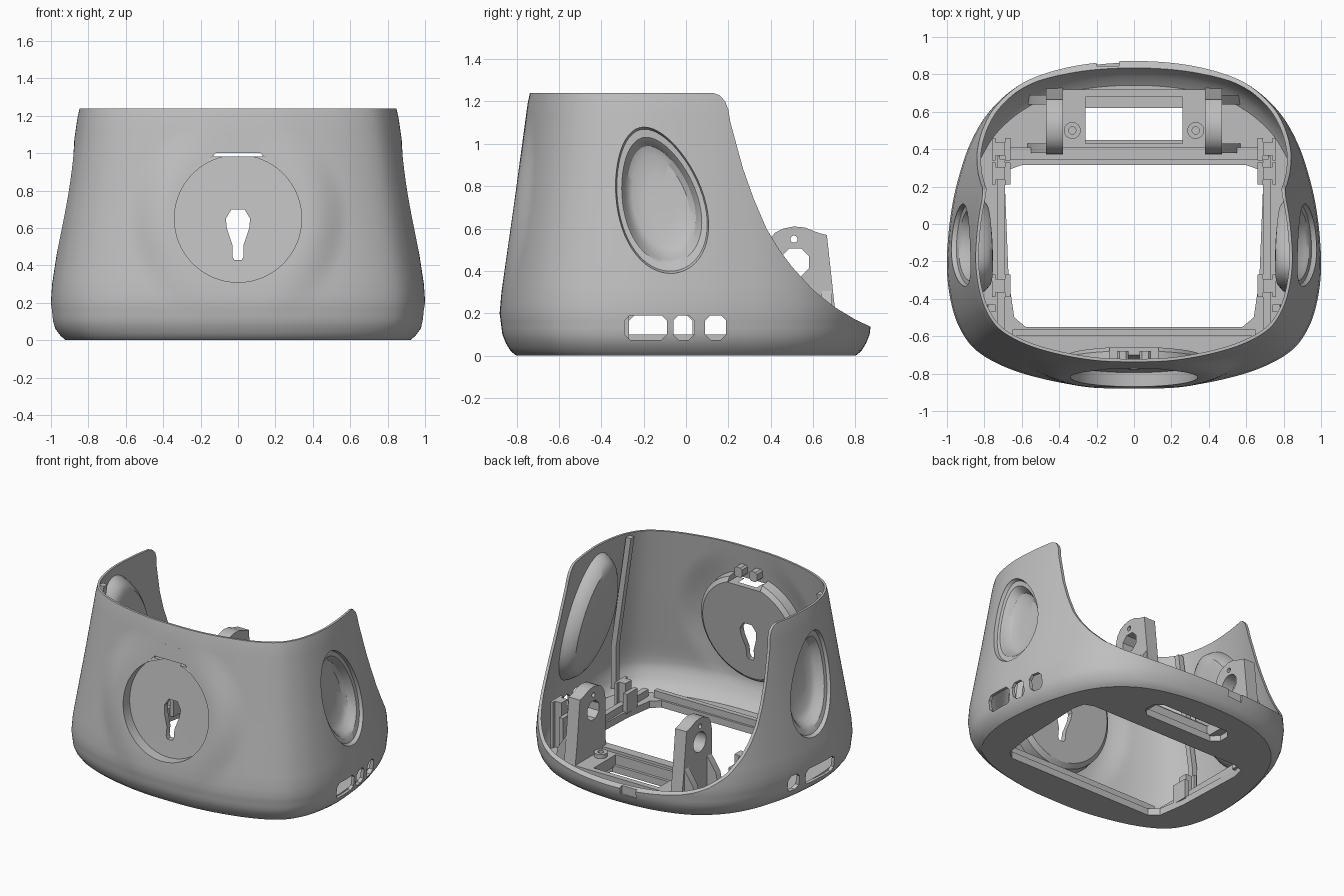
import bpy, bmesh, math
from mathutils import Vector

if "Cube" in bpy.data.objects:
    bpy.data.objects.remove(bpy.data.objects["Cube"])

GREY = (0.52, 0.52, 0.52, 1)
mat = bpy.data.materials.new("plain grey plastic")
mat.use_nodes = True
mat.diffuse_color = GREY
mat.node_tree.nodes["Principled BSDF"].inputs["Base Color"].default_value = GREY


# ---------- helpers ----------
def finish(bm, name):
    bmesh.ops.recalc_face_normals(bm, faces=bm.faces)
    me = bpy.data.meshes.new(name)
    bm.to_mesh(me)
    bm.free()
    me.materials.append(mat)
    ob = bpy.data.objects.new(name, me)
    bpy.context.collection.objects.link(ob)
    return ob


def prism(bm, pts, axis, lo, hi):
    """Extrude a 2D outline along an axis."""
    def place(a, b, d):
        return {"X": (d, a, b), "Y": (a, d, b), "Z": (a, b, d)}[axis]
    low = [bm.verts.new(place(a, b, lo)) for a, b in pts]
    top = [bm.verts.new(place(a, b, hi)) for a, b in pts]
    bm.faces.new(low)
    bm.faces.new(top)
    bridge(bm, low, top)


def bridge(bm, lo, hi):
    n = len(lo)
    for i in range(n):
        j = (i + 1) % n
        bm.faces.new((lo[i], lo[j], hi[j], hi[i]))


def rect(a0, a1, b0, b1, c=0.0):
    """Rectangle with chamfered corners."""
    if c == 0:
        return [(a0, b0), (a1, b0), (a1, b1), (a0, b1)]
    return [(a0 + c, b0), (a1 - c, b0), (a1, b0 + c), (a1, b1 - c),
            (a1 - c, b1), (a0 + c, b1), (a0, b1 - c), (a0, b0 + c)]


def circle(a, b, r, n):
    return [(a + r * math.cos(math.tau * (i + .5) / n),
             b + r * math.sin(math.tau * (i + .5) / n)) for i in range(n)]


def mirrored(half):
    return half + [(-a, b) for a, b in reversed(half)]


def part(name, *prisms):
    bm = bmesh.new()
    for p in prisms:
        prism(bm, *p)
    return finish(bm, name)


def cut(ob, *prisms):
    tool = part("cutter", *prisms)
    tool.hide_render = True
    mod = ob.modifiers.new("cut", "BOOLEAN")
    mod.operation, mod.solver, mod.object = "DIFFERENCE", "EXACT", tool
    dg = bpy.context.evaluated_depsgraph_get()
    me = bpy.data.meshes.new_from_object(ob.evaluated_get(dg))
    ob.modifiers.clear()
    ob.data = me
    bpy.data.objects.remove(tool)


def lerp_table(table, z):
    for (z0, v0), (z1, v1) in zip(table, table[1:]):
        if z <= z1:
            return v0 + (v1 - v0) * (z - z0) / (z1 - z0)
    return table[-1][1]


def smooth(lo, hi, v):
    t = min(1, max(0, (v - lo) / (hi - lo)))
    return t * t * (3 - 2 * t)


# ---------- body outline and taper ----------
HALF = [(0, -.88), (.25, -.87), (.5, -.825), (.7, -.76), (.85, -.67), (.935, -.55),
        (.98, -.41), (1, -.25), (.995, -.09), (.975, .08), (.94, .24), (.88, .42),
        (.79, .58), (.66, .71), (.5, .8), (.27, .86), (0, .88)]
CTRL = [Vector(p) for p in HALF + [(-x, y) for x, y in HALF[-2:0:-1]]]
OUT = []
for i in range(len(CTRL)):
    a, b, c, d = (CTRL[(i + k) % len(CTRL)] for k in (-1, 0, 1, 2))
    for s in range(8):
        t = s / 8
        OUT.append(.5 * (2 * b + (c - a) * t + (2 * a - 5 * b + 4 * c - d) * t * t
                         + (3 * b - a - 3 * c + d) * t ** 3))
N = len(OUT)
WIDE = [(0, .92), (.02, .945), (.06, .975), (.1, .99), (.2, 1), (.3, .993),
        (.45, .97), (.8, .915), (1.24, .85)]
DEEP = [(0, .91), (.02, .94), (.06, .967), (.1, .985), (.2, 1), (.3, .99),
        (.7, .925), (1.24, .842)]
SIDE = [(p.y, p.x) for p in OUT[:N // 2]]
TOP, DISC_Z, WALL = 1.24, .65, .02


def front_y(z):
    return -.88 * lerp_table(DEEP, z)


def side_x(y, z):
    return lerp_table(SIDE, y / lerp_table(DEEP, z)) * lerp_table(WIDE, z)


def wall_point(i, z, inset, fillet):
    sx, sy = lerp_table(WIDE, z), lerp_table(DEEP, z)
    tan = OUT[(i + 1) % N] - OUT[i - 1]
    nrm = Vector((tan.y, -tan.x)).normalized()
    inset += fillet * abs(nrm.y) * max(0, 1 - z / .25) ** 2
    x, y = OUT[i].x * sx - nrm.x * inset, OUT[i].y * sy - nrm.y * inset
    if y < -.3:    # flattened raised ring round the front opening
        w = 1 - smooth(.36, .58, math.hypot(x, z - DISC_Z))
        y += (front_y(z) + inset - y) * w
    return x, y, z


def egg(r):
    """Tilted egg outline on the side, as (y, z) points."""
    pts = []
    for i in range(56):
        a, b = math.cos(math.tau * i / 56), math.sin(math.tau * i / 56)
        w = .205 * (1 - .16 * a) * b * r
        pts.append((-.125 - .096 * a * r + .96 * w, .735 + .341 * a * r + .27 * w))
    return pts


# ---------- outer shell ----------
rows = [0, .01, .025, .04, .06, .08, .1, .13, .165, .2, .25, .3, .34]
rows += [.38 + .025 * k for k in range(31)] + [1.19, TOP]
bm = bmesh.new()
outer = [[bm.verts.new(wall_point(i, z, .004 if z == TOP else 0, 0)) for i in range(N)]
         for z in rows]
inner = [[bm.verts.new(wall_point(i, .03 + z * (TOP - .03) / TOP, WALL, .13))
          for i in range(N)] for z in rows]
loops = outer + inner[::-1]
for k in range(len(loops)):
    bridge(bm, loops[k], loops[(k + 1) % len(loops)])
shell = finish(bm, "outer_shell")

BACK = [(.1, 1.3), (.1, 1.245), (.13, 1.24), (.16, 1.228), (.185, 1.2), (.2, 1.16),
        (.21, 1.1), (.27, .88), (.32, .74), (.38, .6), (.44, .5), (.5, .42), (.6, .31),
        (.7, .23), (.8, .17), (.95, .1), (1.2, .1), (1.2, 1.3)]
ring = [p for p in circle(0, DISC_Z, .34, 72) if abs(p[0]) > .2 or p[1] < DISC_Z]
opening = [p for p in ring if p[0] > 0 and p[1] >= DISC_Z] + [(.12, 1), (-.12, 1)]
opening += [p for p in ring if not (p[0] > 0 and p[1] >= DISC_Z)]
ports = [(rect(a, b, .075, .19, .025), "X", .8, 1.1)
         for a, b in ((-.29, -.09), (-.06, .04), (.09, .19))]
ports += [(rect(a, b, .075, .19, .025), "X", -1.1, -.8)
          for a, b in ((-.27, .03), (.09, .19))]
cut(shell, (BACK, "X", -1.2, 1.2), (opening, "Y", -1, -.5), *ports)
cut(shell, (egg(1), "X", -1.1, -.6), (egg(1), "X", .6, 1.1),
    (rect(-.2, -.08, .845, 1), "Z", .09, .4))

# ---------- recessed front cup with keyhole, parallel to the wall ----------
bm = bmesh.new()
cup = []
for r, depth in ((.34, .005), (.34, .075), (.36, .115), (.39, .09), (.4, .015)):
    cup.append([bm.verts.new((x, front_y(z) + depth, z))
                for x, z in circle(0, DISC_Z, r, 72)])
bm.faces.new(cup[1])
bm.faces.new(cup[2])
for a, b in ((0, 1), (2, 3), (3, 4), (4, 0)):
    bridge(bm, cup[a], cup[b])
cup_ob = finish(bm, "front_cup")
keyhole = mirrored([(.02, .43), (.03, .45), (.03, .51), (.06, .6), (.065, .65), (.035, .7)])
cut(cup_ob, (keyhole, "Y", -1, -.5), (rect(-.13, .13, .982, 1.2), "Y", -1, -.5))
part("cup_hooks", *[(rect(x - .03, x + .03, 1.03, 1.1, .012), "Y", -.76, -.68)
                    for x in (-.06, .06)])

# ---------- egg-shaped side dishes ----------
DISH = [(.3, .112), (.62, .105), (.74, .085), (.81, .05), (.86, .032), (.97, .025),
        (1, .004), (1.27, .014), (1.22, .05), (1.14, .09), (1.02, .118), (.8, .13), (.3, .135)]
for s, side in ((1, "left"), (-1, "right")):
    bm = bmesh.new()
    dish = [[bm.verts.new((s * (side_x(y, z) - depth), y, z)) for y, z in egg(r)]
            for r, depth in DISH]
    for lo, hi in zip(dish, dish[1:]):
        bridge(bm, lo, hi)
    bm.faces.new(dish[0])
    bm.faces.new(dish[-1])
    finish(bm, side + "_egg_dish")

# ---------- floor ----------
floor = part("floor_plate", ([(p.x * .92, p.y * .91) for p in OUT], "Z", 0, .05))
window = mirrored([(.58, -.55), (.64, -.5), (.67, -.3), (.69, .2), (.67, .29), (.6, .315)])
slot = rect(-.32, .32, .45, .62, .05)
cut(floor, (window, "Z", -.1, .2), (slot, "Z", -.1, .2))

# ---------- rear platform and screw bosses ----------
deck = part("rear_platform", (rect(-.47, .47, .4, .72), "Z", .04, .12))
cut(deck, (rect(-.26, .26, .43, .68), "Z", 0, .3))
bosses = part("screw_bosses", *[(circle(x, .5, .045, 20), "Z", .1, .15) for x in (-.33, .33)])
cut(bosses, *[(circle(x, .5, .02, 12), "Z", .12, .3) for x in (-.33, .33)])

# ---------- inner frame ----------
part("rear_bar", (rect(-.72, .72, .345, .41), "Z", .04, .14))
part("front_bar", (rect(-.65, .65, -.6, -.565), "Z", .04, .1))

ARCH = [(.37, .05), (.73, .05), (.7, .25), (.665, .57), (.64, .575), (.61, .585),
        (.56, .605), (.51, .61), (.46, .6), (.42, .58), (.39, .54), (.375, .48)]
for s, side in ((1, "left"), (-1, "right")):
    def span(a, b):
        return sorted((s * a, s * b))

    # upright arched bracket with its pivot holes
    arm = part(side + "_bracket", (ARCH, "X", *span(.38, .47)))
    cut(arm, (circle(.515, .44, .072, 8 if s > 0 else 24), "X", -1, 1),
        (circle(.51, .55, .017, 12), "X", -1, 1))
    gusset = [(s * .46, .04), (s * .57, .04), (s * .54, .2), (s * .46, .32)]
    part(side + "_gusset", (gusset, "Y", .38, .43), (gusset, "Y", .64, .69))
    # side rail, clips and corner rib
    part(side + "_rail", (rect(*span(.69, .73), -.56, .36), "Z", .04, .1))
    for name, y, h in (("front", -.33, .24), ("middle", .27, .28), ("rear", .4, .38)):
        part(f"{side}_{name}_clip",
             (rect(*span(.66, .69), y - .06, y + .06), "Z", .04, h * .75),
             (rect(*span(.69, .74), y - .035, y + .035), "Z", .04, h),
             (rect(*span(.74, .76), y - .06, y + .06), "Z", .04, h))
    rib = [(.74, 1.22), (.78, 1.22), (.9, .4), (.9, .1), (.86, .1), (.86, .4)]
    part(side + "_corner_rib", ([(s * x, z) for x, z in rib], "Y", -.47, -.43))

# ---------- shading ----------
bpy.ops.object.select_all(action="DESELECT")
for ob in bpy.context.collection.objects:
    if ob.type == "MESH":
        ob.select_set(True)
        bpy.context.view_layer.objects.active = ob
bpy.ops.object.shade_smooth_by_angle(angle=math.radians(32))
